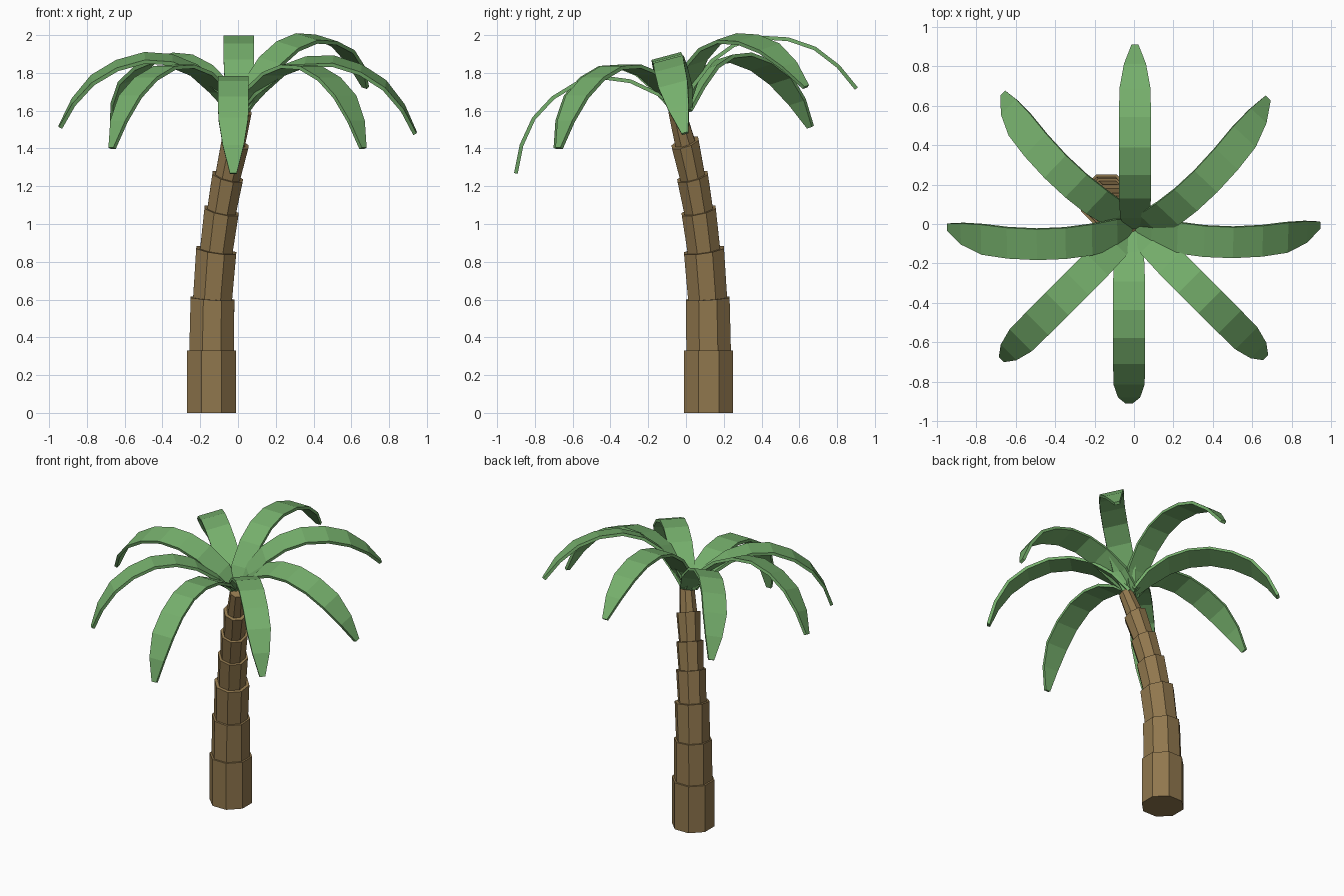
import bpy, bmesh, math
from mathutils import Vector, Matrix

if "Cube" in bpy.data.objects:
    bpy.data.objects.remove(bpy.data.objects["Cube"])


def material(name, color):
    m = bpy.data.materials.new(name)
    m.diffuse_color = (*color, 1)
    m.use_nodes = True
    m.node_tree.nodes["Principled BSDF"].inputs["Base Color"].default_value = m.diffuse_color
    return m


bark = material("bark brown", (0.28, 0.185, 0.075))
green = material("leaf green", (0.18, 0.43, 0.15))


def finish(bm, name, mat):
    bmesh.ops.recalc_face_normals(bm, faces=bm.faces)
    mesh = bpy.data.meshes.new(name)
    bm.to_mesh(mesh)
    bm.free()
    mesh.materials.append(mat)
    obj = bpy.data.objects.new(name, mesh)
    bpy.context.collection.objects.link(obj)
    return obj


def loft(rings, name, mat):
    """Skin equal-sized closed rings and cap both ends."""
    bm = bmesh.new()
    loops = [[bm.verts.new(p) for p in ring] for ring in rings]
    n = len(loops[0])
    for a, b in zip(loops, loops[1:]):
        for i in range(n):
            j = (i + 1) % n
            bm.faces.new((a[i], a[j], b[j], b[i]))
    bm.faces.new(loops[0])
    bm.faces.new(loops[-1])
    return finish(bm, name, mat)


# Trunk: leaning octagonal segments, each flaring over the next
def trunk_ring(z, apothem):
    t = max(0, z - 0.4)
    d = 0.125 * (t / 1.03) ** 2
    slope = 0.33 * t
    axis = Vector((slope, -slope, 1)).normalized()
    turn = Vector((0, 0, 1)).rotation_difference(axis)
    centre = Vector((-0.14 + d, 0.12 - d, z))
    r = apothem / math.cos(math.pi / 8)
    ring = []
    for i in range(8):
        a = math.pi / 8 + i * math.pi / 4
        ring.append(centre + turn @ Vector((r * math.cos(a), r * math.sin(a), 0)))
    return ring


segments = [  # bottom z, top z, bottom and top apothem
    (0.00, 0.33, 0.130, 0.130),
    (0.32, 0.605, 0.118, 0.116),
    (0.59, 0.86, 0.103, 0.107),
    (0.84, 1.07, 0.086, 0.092),
    (1.05, 1.25, 0.076, 0.083),
    (1.23, 1.43, 0.066, 0.074),
    (1.41, 1.60, 0.055, 0.045),
]
for k, (z0, z1, r0, r1) in enumerate(segments):
    loft([trunk_ring(z0, r0), trunk_ring(z1, r1)], f"trunk_segment_{k + 1}", bark)

# Leaf arc: distance along chord, height above chord, half width
ARC = [
    (0.00, 0.00, 0.040), (0.08, 0.127, 0.075), (0.196, 0.245, 0.081),
    (0.321, 0.312, 0.081), (0.461, 0.335, 0.081), (0.611, 0.306, 0.081),
    (0.745, 0.239, 0.079), (0.855, 0.129, 0.056), (0.935, 0.00, 0.018),
]
THICK = 0.02


def leaf(name, yaw, pitch, roll, base, scale=1.0):
    place = (Matrix.Translation(base)
             @ Matrix.Rotation(math.radians(yaw), 4, 'Z')
             @ Matrix.Rotation(math.radians(-pitch), 4, 'Y')
             @ Matrix.Rotation(math.radians(roll), 4, 'X'))
    rings = []
    for i, (u, w, h) in enumerate(ARC):
        before, after = ARC[max(i - 1, 0)], ARC[min(i + 1, len(ARC) - 1)]
        tangent = Vector((after[0] - before[0], 0, after[1] - before[1])).normalized()
        normal = Vector((-tangent.z, 0, tangent.x)) * THICK / 2
        c = Vector((u * scale, 0, w * scale))
        side = Vector((0, h, 0))
        rings.append([place @ p for p in (c + side + normal, c - side + normal,
                                          c - side - normal, c + side - normal)])
    loft(rings, name, green)


# Crown: eight leaves, the side and back ones rolled toward the front
leaf("leaf_back", 90, 7.5, 0, (0.005, -0.025, 1.595))
leaf("leaf_front", -90, -20.5, 0, (-0.025, -0.025, 1.595))
leaf("leaf_right", 0, -7, 15, (0.0, -0.005, 1.595), 1.01)
leaf("leaf_left", 180, -5, -15, (0.0, -0.015, 1.595), 1.01)
leaf("leaf_back_right", 45, 8, 13, (0.02, -0.02, 1.595))
leaf("leaf_back_left", 135, -5, -13, (0.0, 0.0, 1.595))
leaf("leaf_front_right", -45, -12, 0, (0.015, -0.025, 1.595))
leaf("leaf_front_left", -135, -12, 0, (-0.02, -0.035, 1.595))
